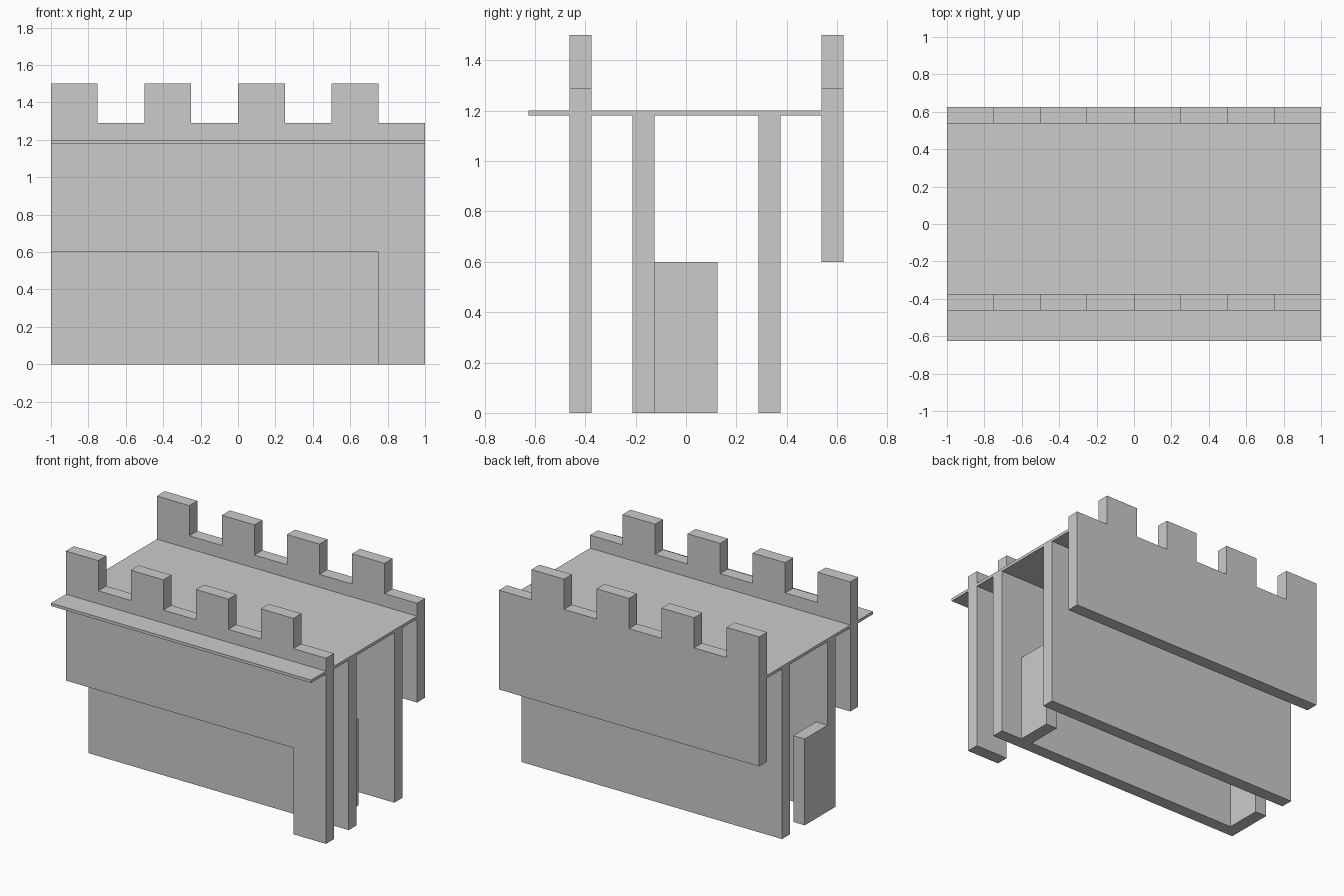
import bpy, bmesh

if "Cube" in bpy.data.objects:
    bpy.data.objects.remove(bpy.data.objects["Cube"])

T = 0.0875  # panel thickness


def panel(name, outline, y0, y1):
    """Extrude an (x, z) outline from y0 back to y1."""
    bm = bmesh.new()
    face = bm.faces.new([bm.verts.new((x, y0, z)) for x, z in outline])
    ext = bmesh.ops.extrude_face_region(bm, geom=[face])
    moved = [v for v in ext["geom"] if isinstance(v, bmesh.types.BMVert)]
    bmesh.ops.translate(bm, verts=moved, vec=(0, y1 - y0, 0))
    bmesh.ops.recalc_face_normals(bm, faces=bm.faces)
    mesh = bpy.data.meshes.new(name)
    bm.to_mesh(mesh)
    bm.free()
    obj = bpy.data.objects.new(name, mesh)
    bpy.context.collection.objects.link(obj)
    return obj


def box(name, x0, x1, y0, y1, z0, z1):
    return panel(name, [(x0, z0), (x1, z0), (x1, z1), (x0, z1)], y0, y1)


# Crenellated top edge, running from right to left
battlements = [(1, 1.29)]
for x in (0.5, 0, -0.5, -1):
    battlements += [(x + 0.25, 1.29), (x + 0.25, 1.5), (x, 1.5)]
    if x > -1:
        battlements.append((x, 1.29))

# Front wall: raised, with one leg at the right end
panel("front_battlement_wall",
      [(-1, 0.6), (0.75, 0.6), (0.75, 0), (1, 0)] + battlements,
      -0.4625, -0.375)

# Back wall: hangs from the deck
panel("back_battlement_wall", [(-1, 0.6), (1, 0.6)] + battlements,
      0.5375, 0.625)

# Thin deck, overhanging at the front
box("deck", -1, 1, -0.625, 0.5375, 1.18, 1.2)

# Full-height inner walls
for name, y in (("front_inner_wall", -0.2125), ("back_inner_wall", 0.2875)):
    box(name, -1, 1, y, y + T, 0, 1.18)

# Low cross partitions behind the front inner wall
for name, x in (("left_partition", -1), ("right_partition", 0.75)):
    box(name, x, x + T, -0.125, 0.125, 0, 0.6)
